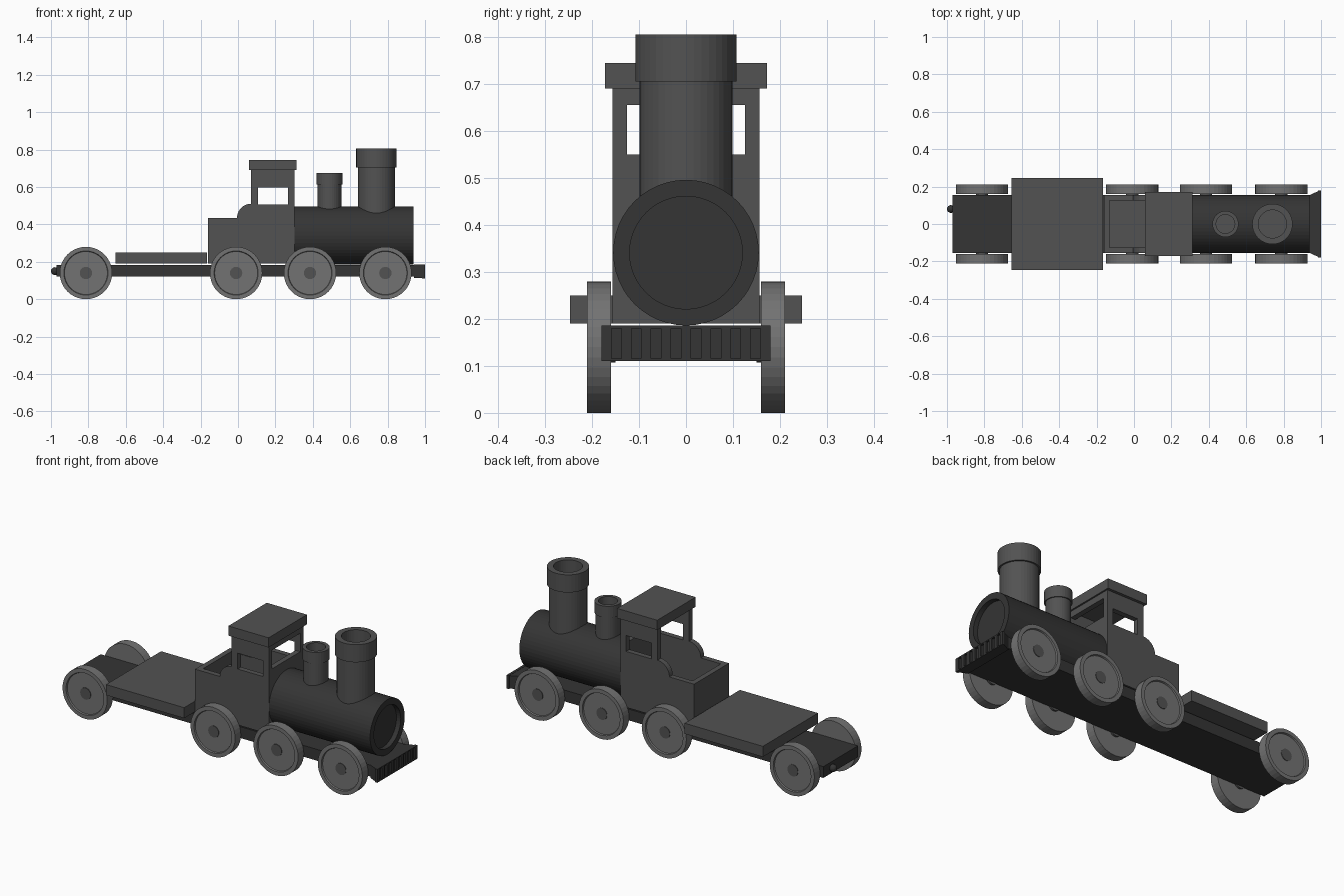
import bpy, bmesh
from math import sin, cos, pi
from mathutils import Vector, Matrix

if "Cube" in bpy.data.objects:
    bpy.data.objects.remove(bpy.data.objects["Cube"])


def material(name, v):
    m = bpy.data.materials.new(name)
    m.diffuse_color = (v, v, v, 1)
    m.use_nodes = True
    m.node_tree.nodes["Principled BSDF"].inputs["Base Color"].default_value = m.diffuse_color
    return m


DARK = material("dark_grey", 0.035)
MID = material("mid_grey", 0.085)
LIGHT = material("light_grey", 0.17)


def finish(name, bm, mat):
    bmesh.ops.recalc_face_normals(bm, faces=bm.faces)
    me = bpy.data.meshes.new(name)
    bm.to_mesh(me)
    bm.free()
    me.materials.append(mat)
    ob = bpy.data.objects.new(name, me)
    bpy.context.collection.objects.link(ob)
    return ob


def add_box(bm, x0, x1, y0, y1, z0, z1):
    size = Matrix.Diagonal((x1 - x0, y1 - y0, z1 - z0, 1))
    mid = Matrix.Translation(((x0 + x1) / 2, (y0 + y1) / 2, (z0 + z1) / 2))
    bmesh.ops.create_cube(bm, size=1, matrix=mid @ size)


def boxes(name, mat, *specs):
    bm = bmesh.new()
    for s in specs:
        add_box(bm, *s)
    return finish(name, bm, mat)


def add_prism(bm, pts, offset):
    """Extrude a closed outline of 3D points along offset."""
    f = bm.faces.new([bm.verts.new(p) for p in pts])
    ext = bmesh.ops.extrude_face_region(bm, geom=[f], use_keep_orig=True)
    vs = [g for g in ext["geom"] if isinstance(g, bmesh.types.BMVert)]
    bmesh.ops.translate(bm, verts=vs, vec=Vector(offset))


def lathe(name, mat, profile, loc, axis="z", n=40):
    """Spin (radius, height) points round an axis and cap both ends."""
    bm = bmesh.new()
    rings = []
    for r, h in profile:
        ring = []
        for i in range(n):
            a = 2 * pi * i / n
            u, v = r * cos(a), r * sin(a)
            p = {"x": (h, u, v), "y": (u, h, v), "z": (u, v, h)}[axis]
            ring.append(bm.verts.new(Vector(p) + Vector(loc)))
        rings.append(ring)
    for a, b in zip(rings, rings[1:]):
        for i in range(n):
            j = (i + 1) % n
            bm.faces.new((a[i], a[j], b[j], b[i]))
    bm.faces.new(rings[0])
    bm.faces.new(rings[-1])
    return finish(name, bm, mat)


# chassis beam and rear load deck
boxes("chassis", DARK, (-0.97, 0.945, -0.155, 0.155, 0.12, 0.184))
boxes("rear_deck", MID, (-0.655, -0.165, -0.247, 0.247, 0.19, 0.25))

# front bumper: flared block with slotted face
bm = bmesh.new()
add_prism(bm, [(0.94, -0.155, 0.112), (0.99, -0.178, 0.112),
               (0.99, 0.178, 0.112), (0.94, 0.155, 0.112)], (0, 0, 0.073))
add_box(bm, 0.985, 1.0, -0.18, 0.18, 0.11, 0.116)
add_box(bm, 0.985, 1.0, -0.18, 0.18, 0.180, 0.186)
w = 0.36 / 17
for i in range(0, 17, 2):
    add_box(bm, 0.985, 1.0, -0.18 + i * w, -0.18 + (i + 1) * w, 0.115, 0.181)
finish("front_bumper", bm, DARK)

# rear coupling ball
bm = bmesh.new()
bmesh.ops.create_uvsphere(bm, u_segments=16, v_segments=10, radius=0.021,
                          matrix=Matrix.Translation((-0.979, 0.08, 0.15)))
finish("coupling_ball", bm, DARK)

# boiler with recessed front
lathe("boiler", DARK, [(0.155, 0.29), (0.155, 0.937), (0.12, 0.937), (0.12, 0.91)],
      (0, 0, 0.341), "x", 48)

# chimney and steam dome, both hollow at the top
lathe("chimney", MID, [(0.099, 0.40), (0.099, 0.705), (0.108, 0.705), (0.108, 0.805),
                       (0.075, 0.805), (0.075, 0.70)], (0.74, 0, 0))
lathe("steam_pipe", MID, [(0.064, 0.44), (0.064, 0.612), (0.07, 0.612), (0.07, 0.676),
                          (0.05, 0.676), (0.05, 0.60)], (0.489, 0, 0), n=32)

# cab side walls with a rounded shoulder
outline = [(-0.16, 0.19), (0.303, 0.19), (0.303, 0.695), (0.07, 0.695)]
outline += [(0.07 + 0.075 * cos(a), 0.435 + 0.075 * sin(a))
            for a in [pi / 2 + pi / 2 * i / 10 for i in range(11)]]
outline.append((-0.16, 0.435))
cutter = boxes("window_cutter", MID, (0.107, 0.267, -0.3, 0.3, 0.507, 0.597))
cutter.hide_render = True
for side, y0 in (("right", -0.156), ("left", 0.126)):
    bm = bmesh.new()
    add_prism(bm, [(x, y0, z) for x, z in outline], (0, 0.03, 0))
    wall = finish("cab_wall_" + side, bm, MID)
    mod = wall.modifiers.new("window", "BOOLEAN")
    mod.operation = "DIFFERENCE"
    mod.solver = "EXACT"
    mod.object = cutter
    bpy.context.view_layer.objects.active = wall
    bpy.ops.object.modifier_apply(modifier="window")
bpy.data.objects.remove(cutter)

# cab front wall with window, rear wall, floor and roof
boxes("cab_front_wall", MID, (0.273, 0.303, -0.126, 0.126, 0.19, 0.55),
      (0.273, 0.303, -0.126, 0.126, 0.655, 0.695))
boxes("cab_rear_wall", MID, (-0.16, -0.13, -0.126, 0.126, 0.19, 0.435))
boxes("cab_floor", MID, (-0.13, 0.273, -0.126, 0.126, 0.19, 0.215))
boxes("cab_roof", MID, (0.06, 0.312, -0.172, 0.172, 0.69, 0.745))

# wheels with a raised rim, hubs and axles
for i, x in enumerate((-0.813, -0.01, 0.385, 0.788)):
    for side, s in (("right", -1), ("left", 1)):
        lathe(f"wheel_{side}_{i + 1}", LIGHT,
              [(0.14, 0.16 * s), (0.14, 0.211 * s), (0.118, 0.211 * s), (0.115, 0.203 * s)],
              (x, 0, 0.14), "y")
        lathe(f"hub_{side}_{i + 1}", MID, [(0.033, 0.15 * s), (0.033, 0.206 * s)],
              (x, 0, 0.14), "y", 24)
